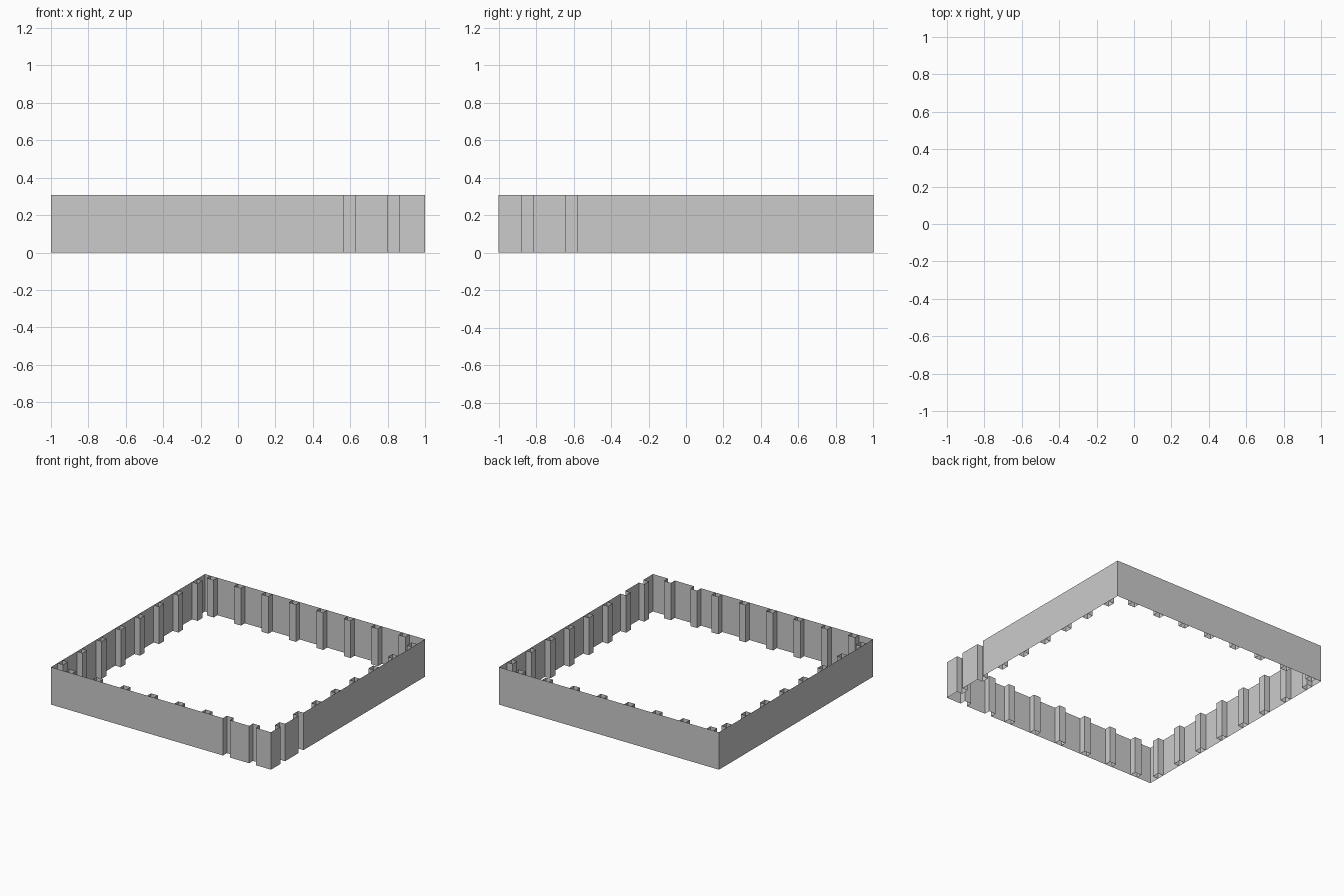
import bpy, bmesh

if "Cube" in bpy.data.objects:
    bpy.data.objects.remove(bpy.data.objects["Cube"])

H = 0.307        # wall height
HALF_W = 0.031   # half width of a pilaster
DEPTH = 0.05     # how far pilasters project inward


def sheet(name, paths):
    """Extrude open plan outlines straight up into vertical sheets."""
    bm = bmesh.new()
    for path in paths:
        low = [bm.verts.new((x, y, 0)) for x, y in path]
        high = [bm.verts.new((x, y, H)) for x, y in path]
        for i in range(len(path) - 1):
            bm.faces.new((low[i], low[i + 1], high[i + 1], high[i]))
    me = bpy.data.meshes.new(name)
    bm.to_mesh(me)
    bm.free()
    ob = bpy.data.objects.new(name, me)
    bpy.context.collection.objects.link(ob)


# plan position of a point t along the wall, d inward
SIDES = {
    "front": lambda t, d: (t, -1 + d),
    "right": lambda t, d: (1 - d, t),
    "back": lambda t, d: (t, 1 - d),
    "left": lambda t, d: (-1 + d, t),
}


def row(start, step, count):
    return [start + step * i for i in range(count)]


# pilasters behind the closed wall, and open grooves cut through it
CLOSED = {
    "front": row(-0.838, 0.248, 6),
    "right": row(-0.375, 0.248, 6),
    "back": row(-0.918, 0.249, 8),
    "left": row(-0.88, 0.249, 8),
}
GROOVES = {"front": [0.595, 0.833], "right": [-0.848, -0.61]}

for side, at in SIDES.items():
    grooves = GROOVES.get(side, [])

    # outer wall, stepping inward at each open groove
    wall = [at(-1, 0)]
    for c in grooves:
        a, b = c - HALF_W, c + HALF_W
        wall += [at(a, 0), at(a, DEPTH), at(b, DEPTH), at(b, 0)]
    wall.append(at(1, 0))
    sheet(side + "_wall", [wall])

    # inner pilasters: three-sided channels against the wall
    channels = []
    for c in CLOSED[side]:
        a, b = c - HALF_W, c + HALF_W
        channels.append([at(a, 0), at(a, DEPTH), at(b, DEPTH), at(b, 0)])
    sheet(side + "_pilasters", channels)
